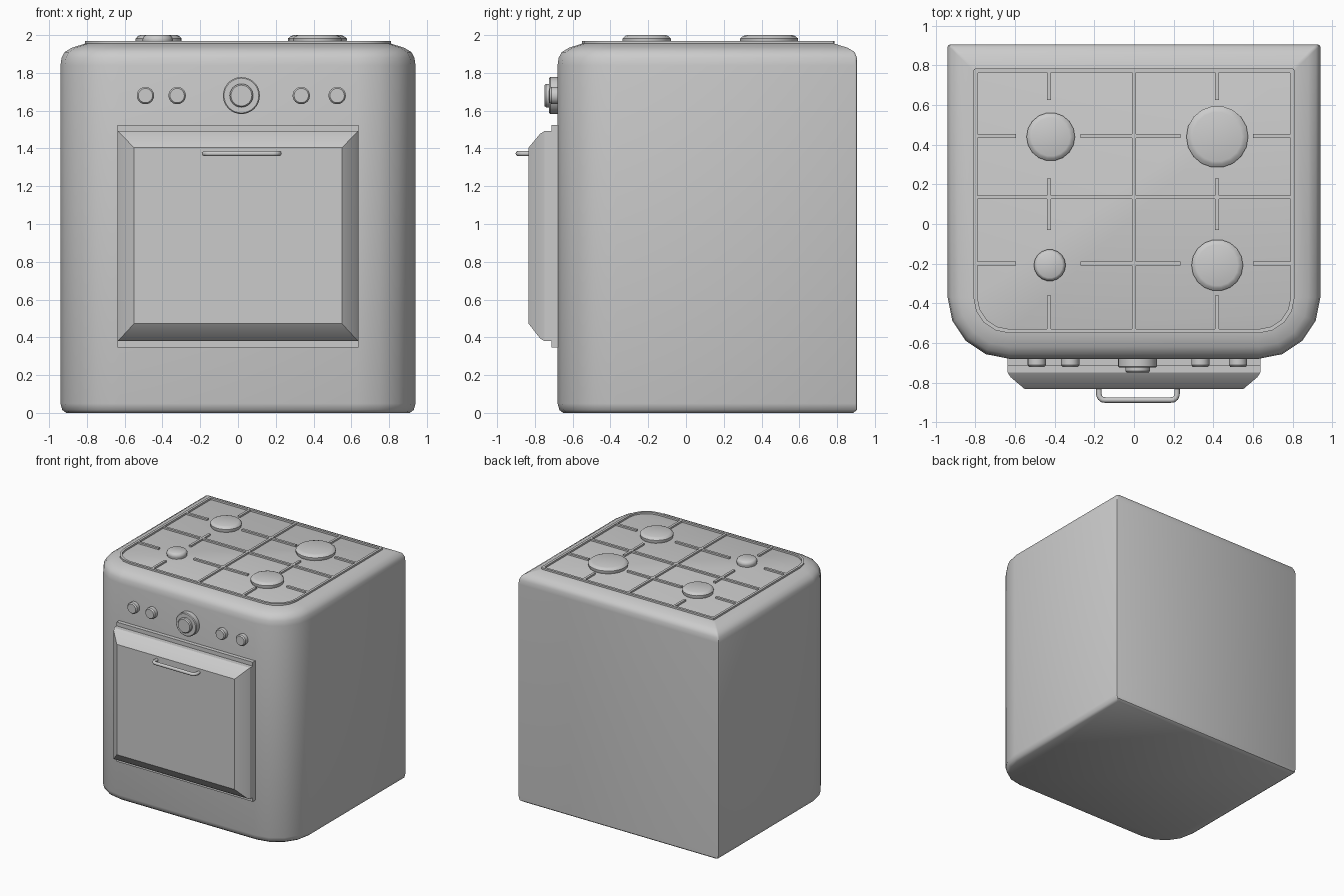
import bpy, bmesh
from math import sin, cos, pi, radians
from mathutils import Vector

if "Cube" in bpy.data.objects:
    bpy.data.objects.remove(bpy.data.objects["Cube"])


def finish(bm, name, angle=35):
    """Turn a bmesh into a named, angle-smoothed object."""
    bmesh.ops.recalc_face_normals(bm, faces=bm.faces[:])
    me = bpy.data.meshes.new(name)
    bm.to_mesh(me)
    bm.free()
    ob = bpy.data.objects.new(name, me)
    bpy.context.collection.objects.link(ob)
    bpy.ops.object.select_all(action='DESELECT')
    ob.select_set(True)
    bpy.context.view_layer.objects.active = ob
    bpy.ops.object.shade_smooth_by_angle(angle=radians(angle))
    return ob


def loft(name, rings, closed=False, angle=35):
    """Skin a list of equal-length rings; cap the ends or close into a loop."""
    bm = bmesh.new()
    vr = [[bm.verts.new(p) for p in r] for r in rings]
    pairs = list(zip(vr, vr[1:]))
    if closed:
        pairs.append((vr[-1], vr[0]))
    for a, b in pairs:
        for i in range(len(a)):
            j = (i + 1) % len(a)
            bm.faces.new((a[i], a[j], b[j], b[i]))
    if not closed:
        bm.faces.new(vr[0])
        bm.faces.new(vr[-1])
    return finish(bm, name, angle)


def plan(d, z):
    """Body outline inset by d: round front corners, tight back corners."""
    back = 0.905 - max(0, d - 0.01)
    pts = []
    for cx, cy, r, start, n in ((0.63, -0.37, 0.31 - d, -90, 4),
                                (0.928 - d, back - 0.012, 0.012, 0, 2),
                                (d - 0.928, back - 0.012, 0.012, 90, 2),
                                (-0.63, -0.37, 0.31 - d, 180, 4)):
        for i in range(n + 1):
            a = radians(start + 90 * i / n)
            pts.append((cx + r * cos(a), cy + r * sin(a), z))
    return pts


def lathe(name, centre, profile, axis='Z', n=16):
    """Turned part: profile is (radius, distance along the axis)."""
    rings = []
    for r, h in profile:
        ring = []
        for i in range(n):
            a = 2 * pi * i / n
            v = (r * cos(a), r * sin(a), h) if axis == 'Z' else (r * cos(a), -h, r * sin(a))
            ring.append(Vector(centre) + Vector(v))
        rings.append(ring)
    return loft(name, rings)


def rect(y, x, z0, z1):
    return [(-x, y, z0), (x, y, z0), (x, y, z1), (-x, y, z1)]


# body with softened bottom edge and rounded shoulder
body_profile = [(0.03, 0), (0.01, 0.015), (0, 0.05), (0, 1.84), (0.006, 1.88),
                (0.022, 1.91), (0.06, 1.933), (0.13, 1.955)]
loft("oven_body", [plan(d, z) for d, z in body_profile], angle=40)

# hob frame
loft("hob_frame", [plan(0.13, 1.945), plan(0.13, 1.97), plan(0.15, 1.97), plan(0.15, 1.945)],
     closed=True, angle=30)


# pan support bars
def bar(x0, x1, y0, y1):
    z0, z1 = 1.95, 1.969
    loft("pan_support_bar", [[(x0, y0, z), (x1, y0, z), (x1, y1, z), (x0, y1, z)]
                             for z in (z0, z1)])


w = 0.01
bar(-w, w, -0.54, 0.775)
bar(-0.80, 0.80, 0.135 - w, 0.135 + w)
for y in (0.445, -0.20):
    for x0, x1 in ((-0.80, -0.595), (-0.27, 0.235), (0.60, 0.80)):
        bar(x0, x1, y - w, y + w)
for x in (-0.428, 0.418):
    for y0, y1 in ((0.625, 0.775), (-0.03, 0.23), (-0.54, -0.36)):
        bar(x - w, x + w, y0, y1)

# burners
for x, y, r in ((-0.42, 0.44, 0.122), (0.42, 0.44, 0.156),
                (-0.425, -0.208, 0.08), (0.42, -0.208, 0.13)):
    lathe("burner", (x, y, 0), [(r * 0.95, 1.95), (r, 1.972), (r, 1.982),
                                (r * 0.9, 1.995), (r * 0.8, 2.0)], n=18)

# control knobs
for x in (-0.49, -0.322, 0.335, 0.525):
    lathe("small_knob", (x, 0, 1.68), [(0.046, 0.67), (0.046, 0.712), (0.038, 0.722)], 'Y', 24)
lathe("main_knob_ring", (0.018, 0, 1.68), [(0.098, 0.67), (0.098, 0.718), (0.092, 0.724),
                                           (0.07, 0.724)], 'Y', 32)
lathe("main_knob", (0.018, 0, 1.68), [(0.062, 0.70), (0.062, 0.742), (0.055, 0.75)], 'Y', 32)

# door: back plate and chamfered panel
loft("door_plate", [rect(y, 0.637, 0.345, 1.525) for y in (-0.66, -0.713)])
loft("oven_door", [rect(-0.70, 0.637, 0.38, 1.492), rect(-0.75, 0.637, 0.38, 1.492),
                   rect(-0.773, 0.622, 0.395, 1.477), rect(-0.833, 0.551, 0.472, 1.405)],
     angle=25)

# door handle: bent tube
curve = bpy.data.curves.new("door_handle", 'CURVE')
curve.dimensions = '3D'
curve.bevel_depth = 0.014
curve.bevel_resolution = 3
curve.use_fill_caps = True
half = [(0.197, -0.82), (0.197, -0.862), (0.191, -0.877), (0.18, -0.886), (0.165, -0.888)]
path = [(0.02 + x, y) for x, y in half] + [(0.02 - x, y) for x, y in reversed(half)]
sp = curve.splines.new('POLY')
sp.points.add(len(path) - 1)
for p, (x, y) in zip(sp.points, path):
    p.co = (x, y, 1.373, 1)
handle = bpy.data.objects.new("door_handle", curve)
bpy.context.collection.objects.link(handle)
bpy.ops.object.select_all(action='DESELECT')
handle.select_set(True)
bpy.context.view_layer.objects.active = handle
bpy.ops.object.convert(target='MESH')
bpy.ops.object.shade_smooth_by_angle(angle=radians(45))
